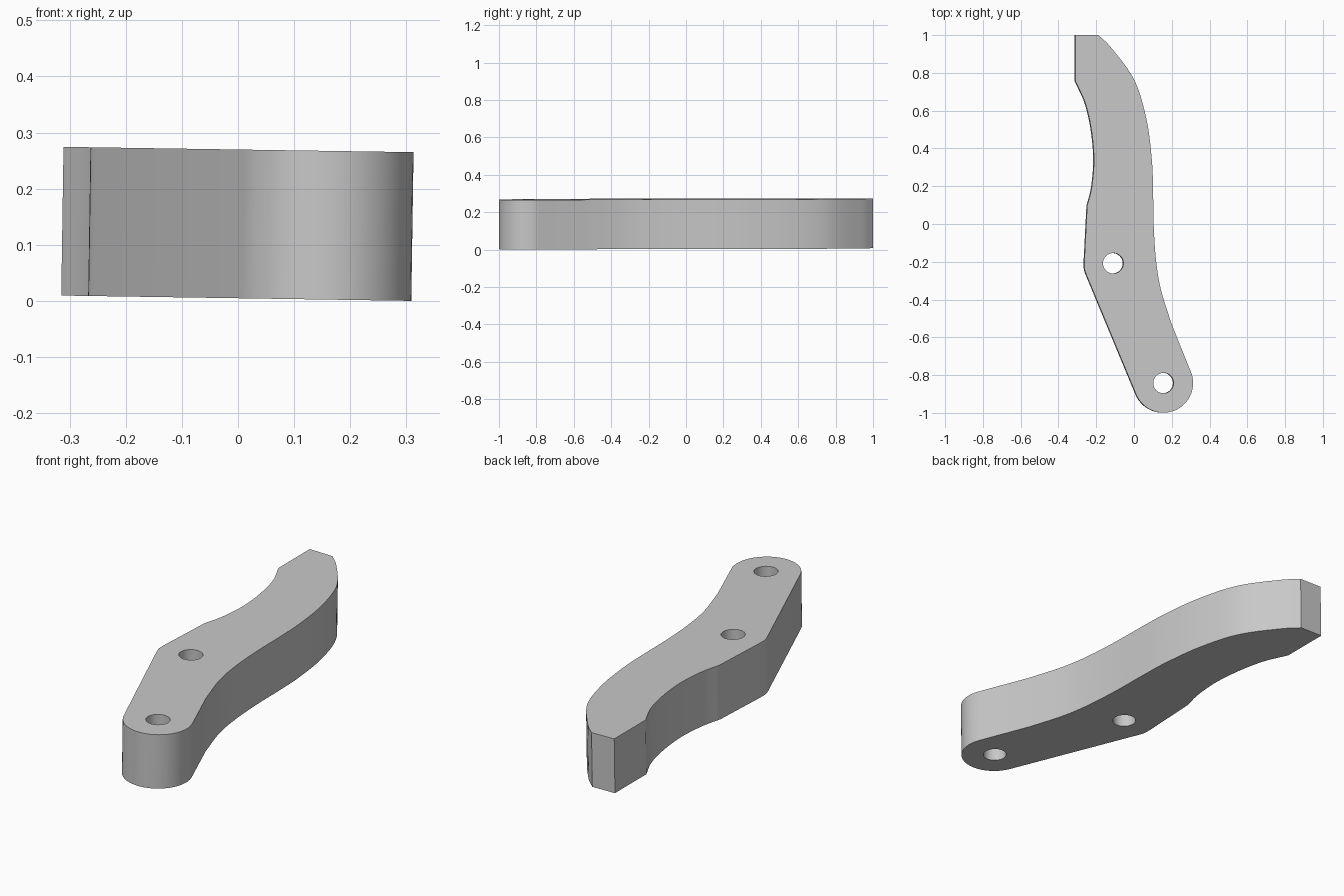
import bpy, bmesh
from math import cos, sin, radians, pi
from mathutils import Vector, Matrix

cube = bpy.data.objects.get("Cube")
if cube:
    bpy.data.objects.remove(cube, do_unlink=True)

THICKNESS = 0.265
TILT = 0.0152


def smooth_path(points, steps=6):
    """Curve passing through every point."""
    p = [Vector(q) for q in points]
    p = [2 * p[0] - p[1]] + p + [2 * p[-1] - p[-2]]
    out = []
    for a, b, c, d in zip(p, p[1:], p[2:], p[3:]):
        for i in range(steps):
            t = i / steps
            out.append(0.5 * (2 * b + (c - a) * t + (2 * a - 5 * b + 4 * c - d) * t * t
                              + (3 * b - a - 3 * c + d) * t ** 3))
    return out + [p[-2]]


def arc(centre, radius, start, end, count):
    """Points on an arc, angles in degrees."""
    angles = [radians(start + (end - start) * i / count) for i in range(count + 1)]
    return [Vector((centre[0] + radius * cos(a), centre[1] + radius * sin(a))) for a in angles]


# Outline: convex edge, rounded pivot end, bent back edge, squared tip
pivot, middle = (0.154, -0.842), (-0.112, -0.208)
convex_edge = smooth_path([(-0.19, 1), (-0.12, 0.93), (0, 0.762), (0.064, 0.555),
                           (0.092, 0.345), (0.099, 0.185), (0.102, 0), (0.114, -0.185),
                           (0.14, -0.345), (0.197, -0.53)])
pivot_end = arc(pivot, 0.157, 24, -157, 28)
heel = smooth_path([(-0.256, -0.265), (-0.264, -0.237), (-0.265, -0.2)], 4)
hollow = smooth_path([(-0.25, 0.095), (-0.225, 0.2), (-0.214, 0.345),
                      (-0.228, 0.5), (-0.26, 0.64), (-0.313, 0.757)])
tip = [Vector((-0.313, 1))]
outline = convex_edge + pivot_end + heel + hollow + tip
holes = [arc(c, 0.054, 0, 360 - 360 / 32, 31) for c in (pivot, middle)]

# Filled profile with two round holes, extruded to a plate
curve = bpy.data.curves.new("lever_profile", "CURVE")
curve.dimensions = "2D"
curve.fill_mode = "BOTH"
curve.extrude = THICKNESS / 2
for loop in [outline] + holes:
    spline = curve.splines.new("POLY")
    spline.points.add(len(loop) - 1)
    for point, co in zip(spline.points, loop):
        point.co = (co.x, co.y, 0, 1)
    spline.use_cyclic_u = True
profile = bpy.data.objects.new("lever_profile", curve)
bpy.context.collection.objects.link(profile)
mesh = bpy.data.meshes.new_from_object(profile.evaluated_get(bpy.context.evaluated_depsgraph_get()))
bpy.data.objects.remove(profile, do_unlink=True)

# Weld the caps to the walls, tilt slightly and rest on the ground
bm = bmesh.new()
bm.from_mesh(mesh)
bmesh.ops.remove_doubles(bm, verts=bm.verts, dist=0.0002)
bmesh.ops.recalc_face_normals(bm, faces=bm.faces)
bmesh.ops.transform(bm, matrix=Matrix.Rotation(TILT, 4, "Y"), verts=bm.verts)
low = min(v.co.z for v in bm.verts)
bmesh.ops.translate(bm, vec=(0, 0, -low), verts=bm.verts)
bm.to_mesh(mesh)
bm.free()

# Plain grey finish
grey = bpy.data.materials.new("grey")
grey.use_nodes = True
colour = (0.58, 0.58, 0.58, 1)
grey.diffuse_color = colour
grey.node_tree.nodes["Principled BSDF"].inputs["Base Color"].default_value = colour
mesh.materials.clear()
mesh.materials.append(grey)
mesh.name = "lever_arm"
lever = bpy.data.objects.new("lever_arm", mesh)
bpy.context.collection.objects.link(lever)
bpy.ops.object.select_all(action="DESELECT")
lever.select_set(True)
bpy.context.view_layer.objects.active = lever
bpy.ops.object.shade_smooth_by_angle(angle=radians(20))
